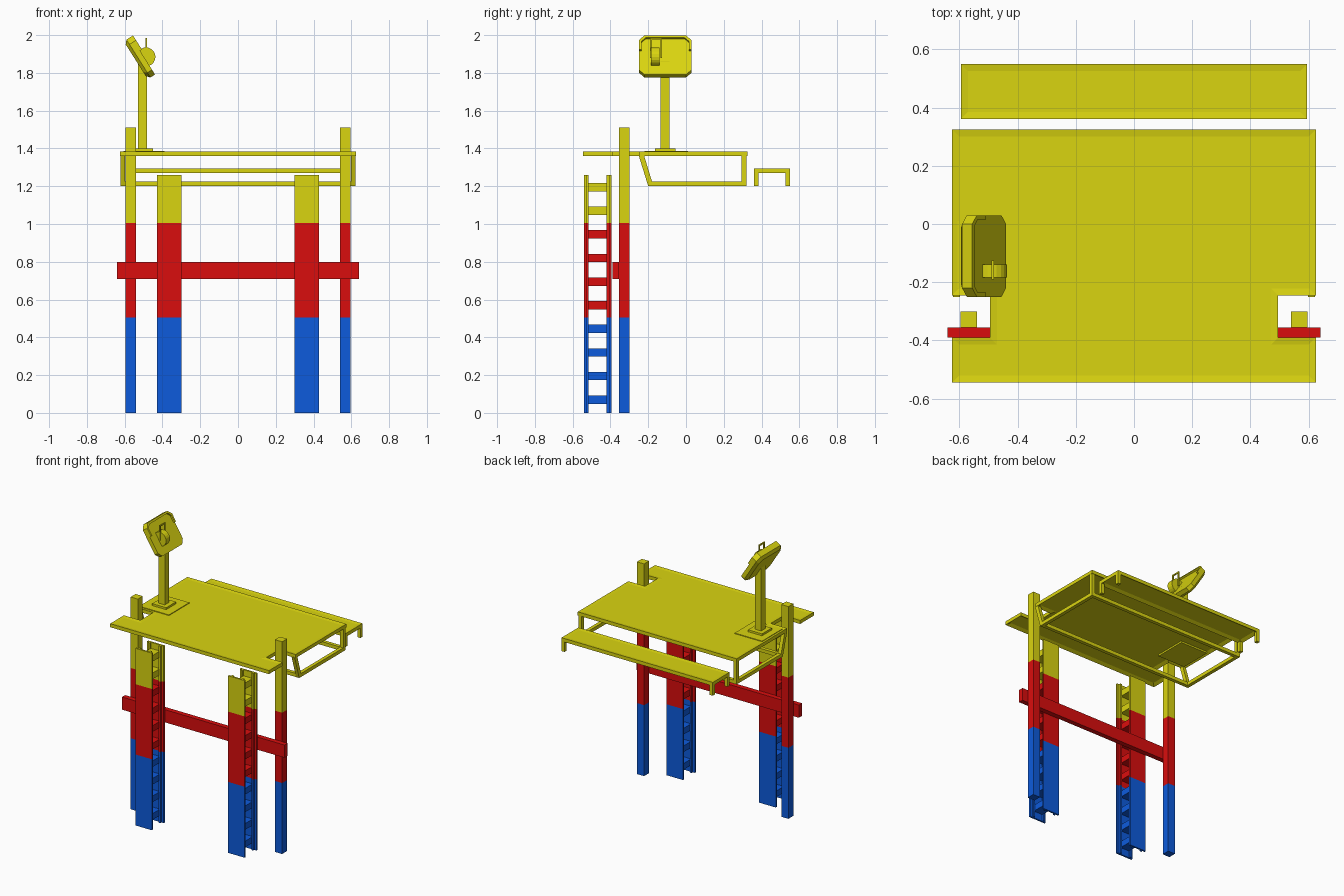
import bpy
import bmesh
from mathutils import Matrix, Vector

if "Cube" in bpy.data.objects:
    bpy.data.objects.remove(bpy.data.objects["Cube"], do_unlink=True)


def material(name, rgb):
    m = bpy.data.materials.new(name)
    m.use_nodes = True
    m.diffuse_color = (*rgb, 1)
    m.node_tree.nodes["Principled BSDF"].inputs["Base Color"].default_value = (*rgb, 1)
    return m


YELLOW = material("yellow paint", (0.70, 0.66, 0.005))
RED = material("red paint", (0.70, 0.004, 0.004))
BLUE = material("blue paint", (0.004, 0.105, 0.72))
BANDS = (0.505, 1.005)


def add_box(bm, x, y, z):
    """Box given by its extents on each axis."""
    size = Vector((x[1] - x[0], y[1] - y[0], z[1] - z[0]))
    mid = Vector((sum(x), sum(y), sum(z))) / 2
    bmesh.ops.create_cube(bm, size=1, matrix=Matrix.Translation(mid) @ Matrix.Diagonal((*size, 1)))


def add_prism(bm, points, axis, lo, hi):
    """Extrude a flat outline along the x or z axis; returns both caps."""
    def place(p, t):
        return (t, *p) if axis == "x" else (*p, t)
    a = [bm.verts.new(place(p, lo)) for p in points]
    b = [bm.verts.new(place(p, hi)) for p in points]
    n = len(points)
    for i in range(n):
        j = (i + 1) % n
        bm.faces.new((a[i], a[j], b[j], b[i]))
    caps = bm.faces.new(a[::-1]), bm.faces.new(b)
    bmesh.ops.recalc_face_normals(bm, faces=bm.faces[:])
    return caps


def finish(bm, name, mat=YELLOW):
    me = bpy.data.meshes.new(name)
    bm.to_mesh(me)
    bm.free()
    me.materials.append(mat)
    ob = bpy.data.objects.new(name, me)
    bpy.context.collection.objects.link(ob)
    return ob


def box(name, x, y, z, mat=YELLOW):
    bm = bmesh.new()
    add_box(bm, x, y, z)
    return finish(bm, name, mat)


def finish_banded(bm, name):
    """Cut at the paint lines and colour by height."""
    for h in BANDS:
        bmesh.ops.bisect_plane(bm, geom=bm.verts[:] + bm.edges[:] + bm.faces[:],
                               plane_co=(0, 0, h), plane_no=(0, 0, 1))
    for f in bm.faces:
        f.material_index = sum(f.calc_center_median().z > h for h in BANDS)
    ob = finish(bm, name, BLUE)
    ob.data.materials.append(RED)
    ob.data.materials.append(YELLOW)


def tray(name, outline, lo, hi):
    """Plate with a raised rim on both sides."""
    bm = bmesh.new()
    bottom, top = add_prism(bm, outline, "z", lo, hi)
    for cap, depth in ((bottom, -0.012), (top, -0.004)):
        bmesh.ops.inset_region(bm, faces=[cap], thickness=0.024, depth=depth, use_even_offset=True)
    return finish(bm, name)


# Posts and laced columns
for side, s in (("left", 1), ("right", -1)):
    bm = bmesh.new()
    add_box(bm, (s * 0.568 - 0.028, s * 0.568 + 0.028), (-0.355, -0.30), (0, 1.51))
    finish_banded(bm, side + "_post")

    bm = bmesh.new()
    cx = s * 0.365
    for outer, inner, lip in ((-0.54, -0.528, -0.515), (-0.395, -0.407, -0.42)):
        add_box(bm, (cx - 0.065, cx + 0.065), sorted((outer, inner)), (0, 1.26))
        for e in (-1, 1):
            add_box(bm, sorted((cx + e * 0.035, cx + e * 0.048)), sorted((inner, lip)), (0, 1.26))
    for k in range(10):
        z = 0.07 + 0.125 * k
        add_box(bm, (cx - 0.036, cx + 0.036), (-0.527, -0.408), (z - 0.022, z + 0.022))
    finish_banded(bm, side + "_column")

box("cross_beam", (-0.64, 0.64), (-0.39, -0.355), (0.71, 0.80), RED)

# Deck with notches around the posts
half = [(0.625, -0.545), (0.625, -0.39), (0.495, -0.39),
        (0.495, -0.245), (0.625, -0.245), (0.625, 0.325)]
tray("deck", half + [(-x, y) for x, y in reversed(half)], 1.36, 1.385)
box("console_panel", (-0.606, -0.39), (-0.22, 0.01), (1.36, 1.386))

# Hanging frame under the deck
bm = bmesh.new()
for s in (1, -1):
    x = sorted((s * 0.597, s * 0.622))
    add_box(bm, x, (-0.20, 0.32), (1.20, 1.225))
    add_box(bm, x, (0.295, 0.32), (1.225, 1.362))
    add_prism(bm, [(-0.25, 1.362), (-0.20, 1.20), (-0.18, 1.225), (-0.222, 1.362)], "x", *x)
add_box(bm, (-0.597, 0.597), (0.295, 0.32), (1.20, 1.225))
add_box(bm, (-0.597, 0.597), (-0.20, -0.175), (1.20, 1.225))
finish(bm, "hanging_frame")

# Rear step
tray("rear_step", [(-0.595, 0.36), (0.595, 0.36), (0.595, 0.55), (-0.595, 0.55)], 1.27, 1.295)
bm = bmesh.new()
for x in (-0.595, 0.571):
    for y in (0.36, 0.526):
        add_box(bm, (x, x + 0.024), (y, y + 0.024), (1.20, 1.272))
finish(bm, "rear_step_legs")

# Console stand
box("stand_base", (-0.56, -0.45), (-0.165, -0.055), (1.385, 1.40))
box("stand_pole", (-0.53, -0.482), (-0.135, -0.088), (1.40, 1.86))

# Tilted console head with tapered back and a hood along its upper edge
bm = bmesh.new()
w, h, c = 0.14, 0.1185, 0.03
octagon = [(-w, -h + c), (-w + c, -h), (w - c, -h), (w, -h + c),
           (w, h - c), (w - c, h), (-w + c, h), (-w, h - c)]
add_prism(bm, octagon, "x", -0.012, 0.017)
back = [(y * 0.86, z * 0.84) for y, z in octagon]
caps = add_prism(bm, octagon, "x", -0.029, -0.012)
for v, p in zip(reversed(caps[0].verts[:]), back):
    v.co.y, v.co.z = p
t = 0.014
hood = [(w, 0.03), (w, h - c), (w - c, h), (-w + c, h), (-w, h - c), (-w, 0.03),
        (-w + t, 0.03), (-w + t, h - c - t / 2), (-w + c + t / 2, h - t),
        (w - c - t / 2, h - t), (w - t, h - c - t / 2), (w - t, 0.03)]
add_prism(bm, hood, "x", 0.017, 0.029)
head = finish(bm, "console_head")
head.location = (-0.517, -0.11, 1.8825)
head.rotation_euler.y = -0.564

# Control wheel and loop handle
bm = bmesh.new()
bmesh.ops.create_cone(bm, cap_ends=True, segments=20, radius1=0.05, radius2=0.05, depth=0.045,
                      matrix=Matrix.Translation((-0.487, -0.162, 1.885)) @ Matrix.Rotation(1.5708, 4, "X"))
finish(bm, "control_wheel")
bm = bmesh.new()
for y in (-0.19, -0.135):
    add_box(bm, (-0.489, -0.481), (y, y + 0.009), (1.88, 1.985))
add_box(bm, (-0.489, -0.481), (-0.19, -0.126), (1.976, 1.985))
finish(bm, "loop_handle")
